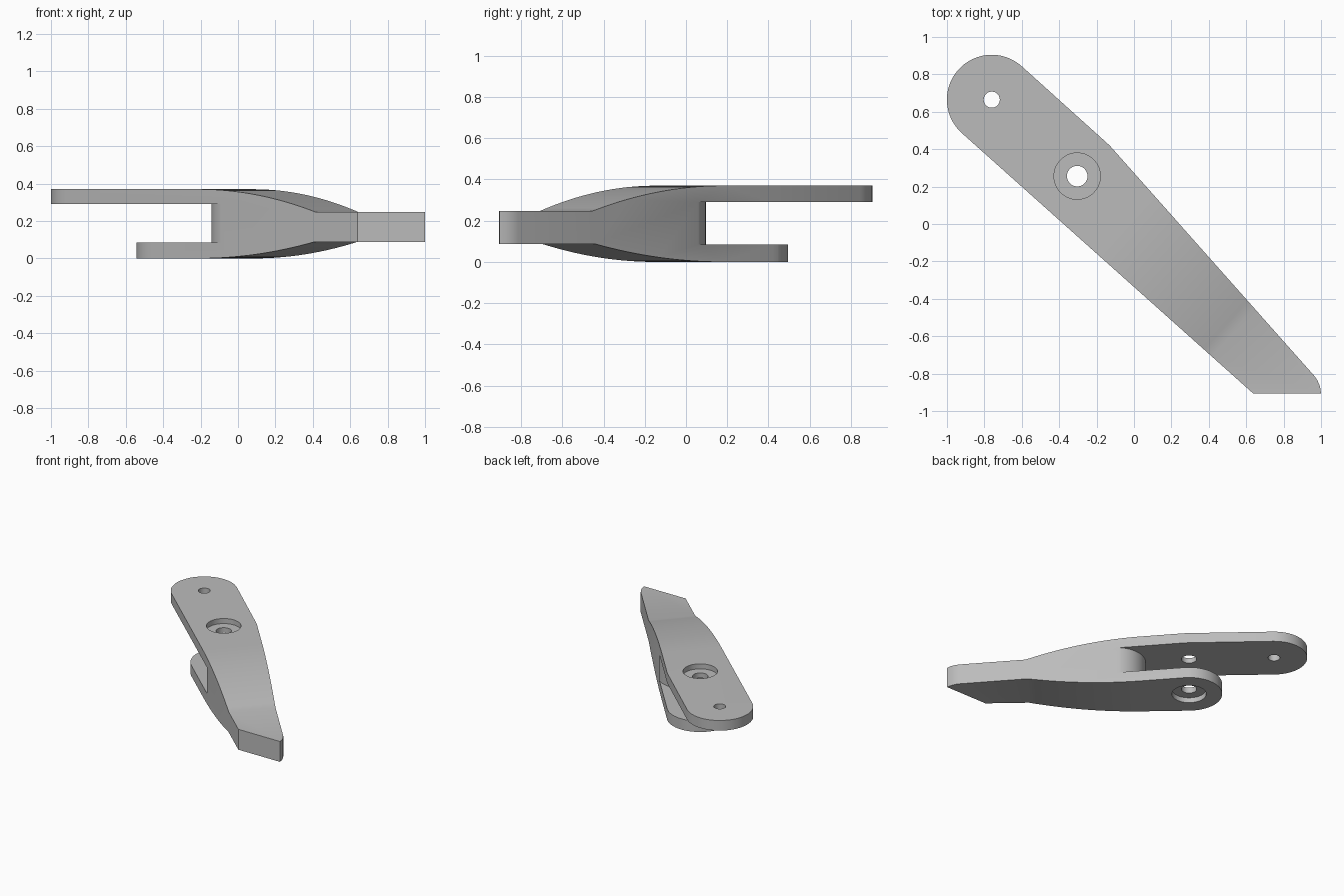
import bpy, bmesh, math
from mathutils import Vector

if "Cube" in bpy.data.objects:
    bpy.data.objects.remove(bpy.data.objects["Cube"], do_unlink=True)

ANGLE = math.atan2(-0.667, 0.745)   # direction of the arm's long axis in plan
AXIS = -0.012                       # centre line across the arm
PIN, PIVOT = -1.01, -0.397          # hole stations along the arm
R = 0.238                           # half width of the arm
TOP, GAP_TOP, GAP_LOW = 0.37, 0.29, 0.085

steel = bpy.data.materials.new("grey_metal")
steel.use_nodes = True
GREY = (0.5, 0.5, 0.5, 1)
steel.diffuse_color = GREY
bsdf = next(n for n in steel.node_tree.nodes if n.type == 'BSDF_PRINCIPLED')
bsdf.inputs["Base Color"].default_value = GREY


def arc(cx, cy, r, a0, a1, n):
    """Points on a circle between two angles in degrees."""
    angles = [math.radians(a0 + (a1 - a0) * i / n) for i in range(n + 1)]
    return [(cx + r * math.cos(a), cy + r * math.sin(a)) for a in angles]


def prism(name, points, low, high, side=False):
    """Extrude a plan outline upward, or a side profile across the arm."""
    bm = bmesh.new()
    place = (lambda a, b: (a, low, b)) if side else (lambda a, b: (a, b, low))
    face = bm.faces.new([bm.verts.new(place(a, b)) for a, b in points])
    out = bmesh.ops.extrude_face_region(bm, geom=[face])
    move = Vector((0, high - low, 0) if side else (0, 0, high - low))
    bmesh.ops.translate(bm, vec=move,
                        verts=[v for v in out["geom"] if isinstance(v, bmesh.types.BMVert)])
    bmesh.ops.recalc_face_normals(bm, faces=bm.faces)
    mesh = bpy.data.meshes.new(name)
    bm.to_mesh(mesh)
    bm.free()
    mesh.materials.append(steel)
    obj = bpy.data.objects.new(name, mesh)
    obj.rotation_euler.z = ANGLE
    bpy.context.collection.objects.link(obj)
    return obj


def shape(body, cutter, operation='DIFFERENCE'):
    """Apply one boolean and discard the helper."""
    cutter.hide_render = True
    mod = body.modifiers.new("shape", 'BOOLEAN')
    mod.operation, mod.solver, mod.object = operation, 'EXACT', cutter
    bpy.context.view_layer.objects.active = body
    bpy.ops.object.modifier_apply(modifier=mod.name)
    bpy.data.objects.remove(cutter, do_unlink=True)


def drill(body, station, radius, low, high):
    shape(body, prism("hole_cutter", arc(station, AXIS, radius, 0, 352.5, 47), low, high))


# Arm plan: round end, straight edge, angled tip, tapering edge
outline = arc(PIN, AXIS, R + 0.002, 90, 270, 32)
outline += [(1.08, AXIS - R)]
tip = [(1, -0.905), (0.995, -0.87), (0.98, -0.835), (0.965, -0.813)]
outline += [(0.745 * x - 0.667 * y, 0.667 * x + 0.745 * y) for x, y in tip]
outline += [(PIVOT + 0.02, AXIS + R)]
arm = prism("lever_arm", outline, -0.1, 0.5)


# Side profile: flat top and bottom curving in to a thinner tip
def ease(z0, z1, s0, s1, n=16):
    return [(s0 + (s1 - s0) * i / n, z0 + (z1 - z0) * (i / n) ** 2) for i in range(n + 1)]


upper = [(-1.5, TOP)] + ease(TOP, 0.248, -0.06, 0.78) + [(1.6, 0.248)]
lower = [(-1.5, 0)] + ease(0, 0.087, -0.06, 0.765) + [(1.6, 0.087)]
shape(arm, prism("profile_helper", upper + lower[::-1], -0.7, 0.7, side=True), 'INTERSECT')

# Slot between the two plates, ending on a rounded core
slot = [(-1.6, 0.6), (-1.6, -0.6), (0.13, -0.6)]
slot += arc(0.13, -0.04, 0.213, 270, 90, 32) + [(0.13, 0.6)]
shape(arm, prism("slot_cutter", slot, GAP_LOW, GAP_TOP))

# Shorter lower plate with its round end at the pivot
trim = [(-1.6, 0.6), (-1.6, -0.6), (PIVOT, -0.6)]
trim += arc(PIVOT, AXIS, R + 0.001, 270, 90, 32) + [(PIVOT, 0.6)]
shape(arm, prism("trim_cutter", trim, -0.1, 0.2))

# Pin hole, pivot hole and the counterbores on both faces
drill(arm, PIN, 0.043, -0.2, 0.6)
drill(arm, PIVOT, 0.055, -0.2, 0.6)
drill(arm, PIVOT, 0.124, TOP - 0.04, 0.6)
drill(arm, PIVOT, 0.124, -0.2, 0.04)

bpy.ops.object.select_all(action='DESELECT')
arm.select_set(True)
bpy.context.view_layer.objects.active = arm
bpy.ops.object.transform_apply(location=False, rotation=True, scale=False)
bpy.ops.object.shade_smooth_by_angle(angle=math.radians(30))
